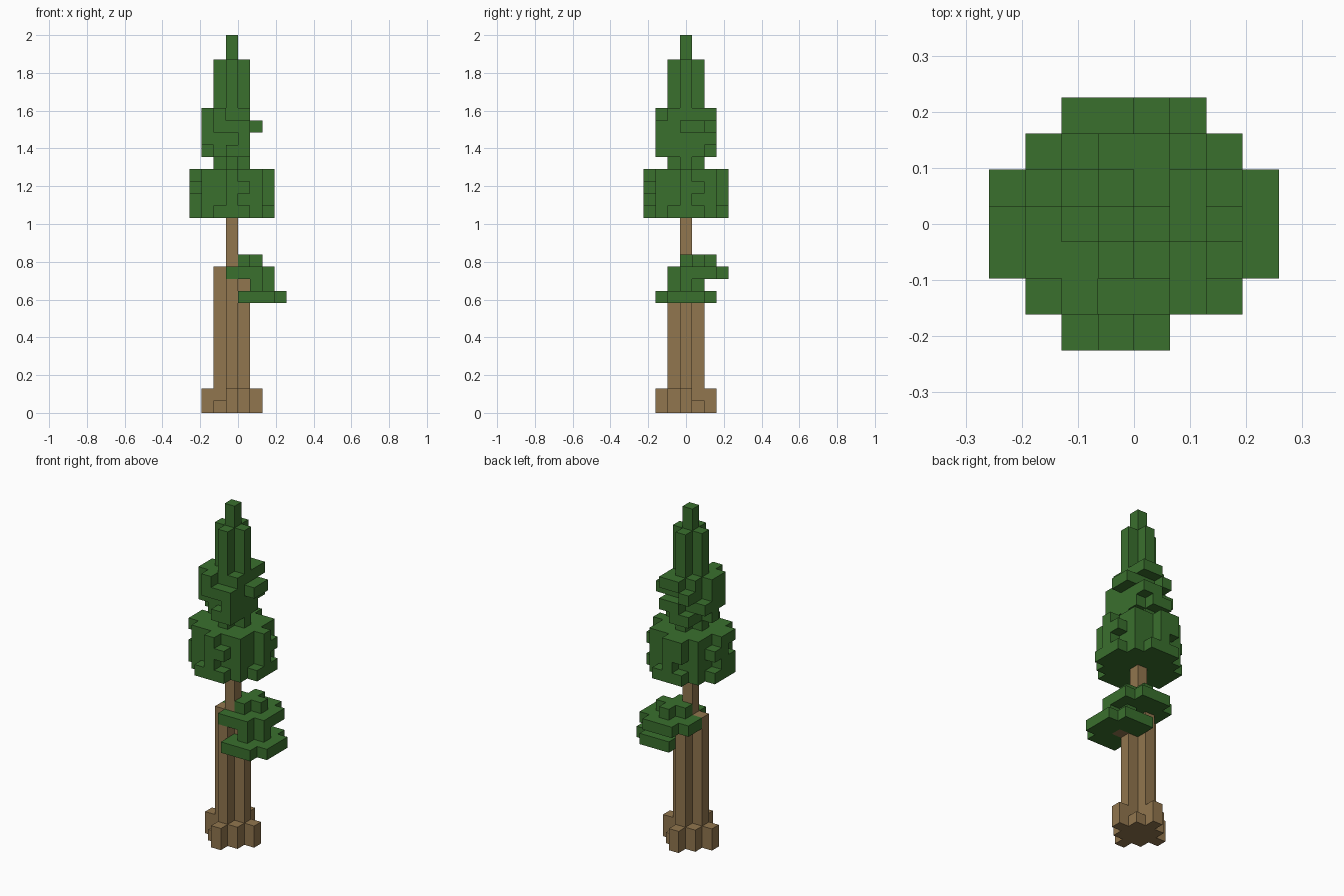
import bpy, bmesh, math
from mathutils import Vector

cube = bpy.data.objects.get("Cube")
if cube:
    bpy.data.objects.remove(cube)

U = 2 / 31  # block size


def material(name, rgb):
    m = bpy.data.materials.new(name)
    m.use_nodes = True
    m.diffuse_color = (*rgb, 1)
    bsdf = next(n for n in m.node_tree.nodes if n.type == 'BSDF_PRINCIPLED')
    bsdf.inputs["Base Color"].default_value = (*rgb, 1)
    return m


bark = material("bark brown", (0.285, 0.182, 0.077))
leaf = material("leaf green", (0.042, 0.16, 0.027))


def disc(radius, z0, z1, cx=0, cy=0):
    """Blocky round slab: a square with its corners trimmed."""
    r = range(-radius, radius + 1)
    limit = {0: 0, 1: 1, 2: 3, 3: 4}[radius]
    return {(cx + x, cy + y, z) for x in r for y in r
            if abs(x) + abs(y) <= limit for z in range(z0, z1)}


def column(x, y, z0, z1):
    return {(x, y, z) for z in range(z0, z1)}


# Trunk: plus-shaped stem with a thin core above
trunk = disc(1, 0, 11) | column(-1, 0, 11, 12) | column(0, 0, 0, 21)
branch_core = column(2, 0, 9, 10)

# Roots: four tall arms with uneven blocks between them
roots = set()
for s in (-1, 1):
    roots |= column(2 * s, 0, 0, 2) | column(0, 2 * s, 0, 2)
    roots |= column(s, -s, 0, 2) | column(s, s, 0, 1)

# Side branch: two small stacked clumps
low_clump = disc(2, 9, 10, 2, 0) | disc(1, 10, 11, 2, 0)
high_clump = disc(2, 11, 12, 1, 1) | disc(1, 12, 13, 1, 1)

# Main crown: wide disc with gaps bitten from its rim
crown = disc(3, 16, 20)
for z in (17, 18, 19):
    crown -= {(-1, -3, z), (3, -1, z), (1, 3, z)}
for z in (17, 19):
    crown -= {(1, -3, z), (3, 1, z), (-3, 1, z)}
crown -= {(-1, 3, 17), (-3, -1, 18)}

# Upper crown: solid middle with ragged blocks on each side
upper = disc(1, 20, 21)
for x in (-1, 0, 1):
    for y in (-1, 0, 1):
        upper |= column(x, y, 21, 25)
front_rows = [(0, 1), (1,), (-1, 0, 1), (-1,)]
back_rows = [(-1, 0), (0, 1), (-1,), (0, 1)]
for i, (front, back) in enumerate(zip(front_rows, back_rows)):
    upper |= {(x, -2, 21 + i) for x in front}
    upper |= {(x, 2, 21 + i) for x in back}
upper |= column(-2, 0, 21, 25) | column(-2, -1, 22, 25)
upper |= {(-2, 1, 22), (2, 0, 23), (2, 1, 23)}

# Spire and tip
spire = disc(1, 25, 29)
tip = column(0, 0, 29, 31)

parts = [("trunk", trunk, bark), ("branch_core", branch_core, bark),
         ("roots", roots, bark), ("lower_branch_leaves", low_clump, leaf),
         ("upper_branch_leaves", high_clump, leaf), ("main_crown", crown, leaf),
         ("upper_crown", upper, leaf), ("spire", spire, leaf), ("tip", tip, leaf)]
taken = set()
solid = set().union(*(cells for _, cells, _ in parts))
AXES = [Vector(a) for a in ((1, 0, 0), (0, 1, 0), (0, 0, 1))]


def build(name, cells, mat):
    """Make one mesh from the outward block faces."""
    bm = bmesh.new()
    for c in sorted(cells):
        centre = Vector((c[0] - 0.5, c[1], c[2] + 0.5))
        for k in range(3):
            for s in (-1, 1):
                n = AXES[k] * s
                if tuple(int(a + b) for a, b in zip(c, n)) in solid:
                    continue
                u, v = AXES[(k + 1) % 3], AXES[(k + 2) % 3] * s
                corners = [(-1, -1), (1, -1), (1, 1), (-1, 1)]
                bm.faces.new([bm.verts.new((centre + (n + u * a + v * b) / 2) * U)
                              for a, b in corners])
    bmesh.ops.remove_doubles(bm, verts=bm.verts, dist=U / 100)
    bmesh.ops.dissolve_limit(bm, angle_limit=math.radians(1),
                             verts=bm.verts, edges=bm.edges)
    mesh = bpy.data.meshes.new(name)
    bm.to_mesh(mesh)
    bm.free()
    mesh.materials.append(mat)
    bpy.context.collection.objects.link(bpy.data.objects.new(name, mesh))


for name, cells, mat in parts:
    build(name, cells - taken, mat)
    taken |= cells
